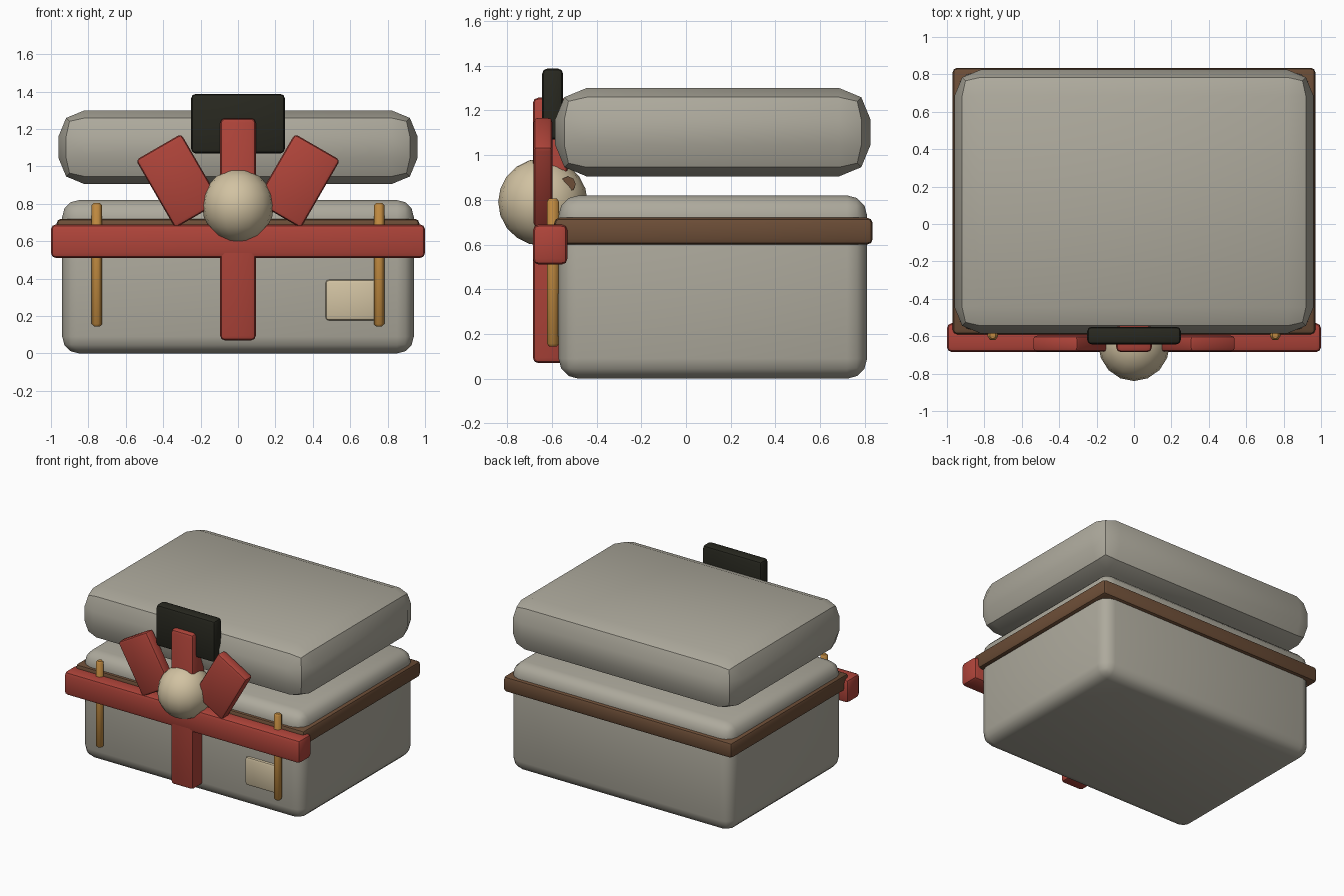
import bpy, math

if "Cube" in bpy.data.objects:
    bpy.data.objects.remove(bpy.data.objects["Cube"])


def material(name, rgb):
    m = bpy.data.materials.new(name)
    m.diffuse_color = (*rgb, 1)
    m.use_nodes = True
    m.node_tree.nodes["Principled BSDF"].inputs["Base Color"].default_value = m.diffuse_color
    return m


GREY = material("stone grey", (0.42, 0.40, 0.335))
RED = material("ribbon red", (0.43, 0.058, 0.042))
BROWN = material("leather brown", (0.15, 0.075, 0.038))
GOLD = material("brass gold", (0.52, 0.25, 0.05))
CREAM = material("cream", (0.64, 0.54, 0.36))
BLACK = material("dark charcoal", (0.021, 0.021, 0.014))


def finish(obj, name, mat, bevel=0, segments=2):
    obj.name = name
    obj.data.materials.append(mat)
    bpy.ops.object.transform_apply(location=False, rotation=True, scale=True)
    if bevel:
        mod = obj.modifiers.new("bevel", 'BEVEL')
        mod.width = bevel
        mod.segments = segments
        mod.limit_method = 'ANGLE'
        bpy.ops.object.modifier_apply(modifier=mod.name)
    bpy.ops.object.shade_smooth_by_angle(angle=math.radians(35))
    return obj


def box(name, mat, x, y, z, bevel, segments=2, tilt=0):
    """Bevelled box from (min, max) ranges, tilted about the y axis."""
    rng = (x, y, z)
    bpy.ops.mesh.primitive_cube_add(size=1, location=[(a + b) / 2 for a, b in rng],
                                    rotation=(0, tilt, 0))
    obj = bpy.context.object
    obj.scale = [b - a for a, b in rng]
    return finish(obj, name, mat, bevel, segments)


# Main chest, trim band and floating lid
box("chest_body", GREY, (-0.94, 0.94), (-0.57, 0.81), (0, 0.82), 0.09, 3)
box("trim_band", BROWN, (-0.97, 0.97), (-0.59, 0.835), (0.60, 0.72), 0.025)
box("lid", GREY, (-0.96, 0.96), (-0.585, 0.825), (0.905, 1.30), 0.14, 2)

# Ribbon cross on the front
box("ribbon_horizontal", RED, (-1, 1), (-0.685, -0.53), (0.51, 0.69), 0.027)
box("ribbon_vertical", RED, (-0.095, 0.095), (-0.685, -0.53), (0.07, 1.257), 0.024)

# Dark clasp plate behind the bow
box("clasp_plate", BLACK, (-0.25, 0.25), (-0.643, -0.55), (1.07, 1.387), 0.022)

# Label on the front
box("label", CREAM, (0.467, 0.773), (-0.588, -0.54), (0.175, 0.395), 0.02)

for side, sign in (("left", -1), ("right", 1)):
    # Tilted bow loops
    cx = 0.32 * sign
    box("bow_loop_" + side, RED, (cx - 0.14, cx + 0.14), (-0.682, -0.597),
        (0.712, 1.132), 0.02, 2, tilt=sign * math.radians(30))
    # Brass pins
    bpy.ops.mesh.primitive_cylinder_add(vertices=6, radius=0.032, depth=0.66,
                                        location=(0.755 * sign, -0.595, 0.475))
    finish(bpy.context.object, "brass_pin_" + side, GOLD, 0.012, 1)

# Round knot and the cord end showing through it
bpy.ops.mesh.primitive_uv_sphere_add(segments=16, ring_count=10, radius=1,
                                     location=(0, -0.64, 0.79))
bpy.context.object.scale = (0.192, 0.2, 0.196)
finish(bpy.context.object, "bow_knot", CREAM)
bpy.ops.mesh.primitive_cylinder_add(vertices=8, radius=0.035, depth=0.27,
                                    location=(0, -0.528, 0.87),
                                    rotation=(0, math.pi / 2, 0))
finish(bpy.context.object, "knot_cord", BROWN)
